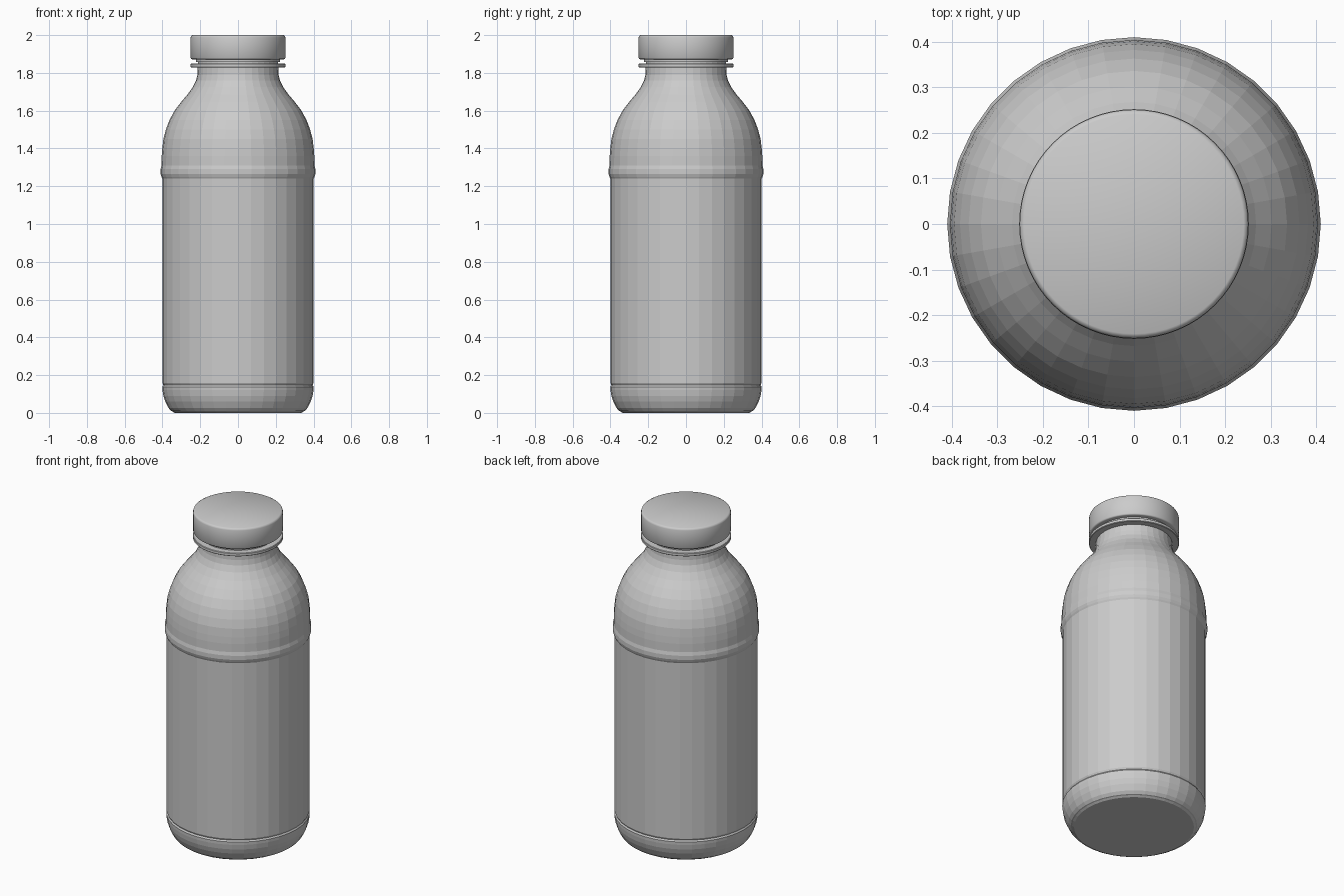
import bpy, bmesh, math

if "Cube" in bpy.data.objects:
    bpy.data.objects.remove(bpy.data.objects["Cube"])


def lathe(name, profile, sides, smooth_angle):
    """Revolve a (radius, height) profile about z; zero radii become poles."""
    bm = bmesh.new()
    rings = []
    for r, z in profile:
        if r == 0:
            rings.append([bm.verts.new((0, 0, z))] * sides)
        else:
            rings.append([bm.verts.new((r * math.cos(math.tau * i / sides),
                                        r * math.sin(math.tau * i / sides), z))
                          for i in range(sides)])
    for a, b in zip(rings, rings[1:]):
        for i in range(sides):
            j = (i + 1) % sides
            corners = list(dict.fromkeys((a[i], a[j], b[j], b[i])))
            bm.faces.new(corners)
    bmesh.ops.recalc_face_normals(bm, faces=bm.faces)
    mesh = bpy.data.meshes.new(name)
    bm.to_mesh(mesh)
    bm.free()
    obj = bpy.data.objects.new(name, mesh)
    bpy.context.collection.objects.link(obj)
    if smooth_angle:
        bpy.context.view_layer.objects.active = obj
        obj.select_set(True)
        bpy.ops.object.shade_smooth_by_angle(angle=math.radians(smooth_angle))
        obj.select_set(False)
    return obj


# Bottle: rounded base, grooved foot, label panel, shoulder and neck
bottle = [
    (0, 0.005), (0.335, 0.005), (0.353, 0.01), (0.367, 0.025), (0.385, 0.06),
    (0.395, 0.09), (0.40, 0.12), (0.401, 0.138), (0.395, 0.147), (0.40, 0.158),
    (0.40, 1.24), (0.405, 1.25), (0.41, 1.265), (0.41, 1.29), (0.405, 1.31),
    (0.404, 1.36), (0.401, 1.40), (0.395, 1.45), (0.382, 1.50), (0.363, 1.55),
    (0.336, 1.60), (0.302, 1.645), (0.268, 1.685), (0.239, 1.725),
    (0.222, 1.76), (0.215, 1.79), (0.213, 1.83), (0.213, 1.89), (0, 1.89)]
lathe("bottle", bottle, 36, 0)

# Flange below the cap
lathe("neck_flange", [(0.205, 1.829), (0.249, 1.829), (0.252, 1.832),
                      (0.252, 1.846), (0.249, 1.849), (0.205, 1.849)], 64, 30)

# Thin collar between flange and cap
lathe("neck_collar", [(0.205, 1.856), (0.222, 1.858), (0.222, 1.88),
                      (0.205, 1.88)], 64, 30)

# Screw cap with softened edges, standing on z = 0 datum
lathe("cap", [(0, 1.872), (0.243, 1.872), (0.248, 1.874), (0.251, 1.879),
              (0.251, 1.988), (0.248, 1.996), (0.241, 2.0), (0, 2.0)], 64, 40)

# Base foot disc reaching the floor
lathe("base", [(0, 0), (0.335, 0), (0.346, 0.007), (0, 0.007)], 36, 0)
